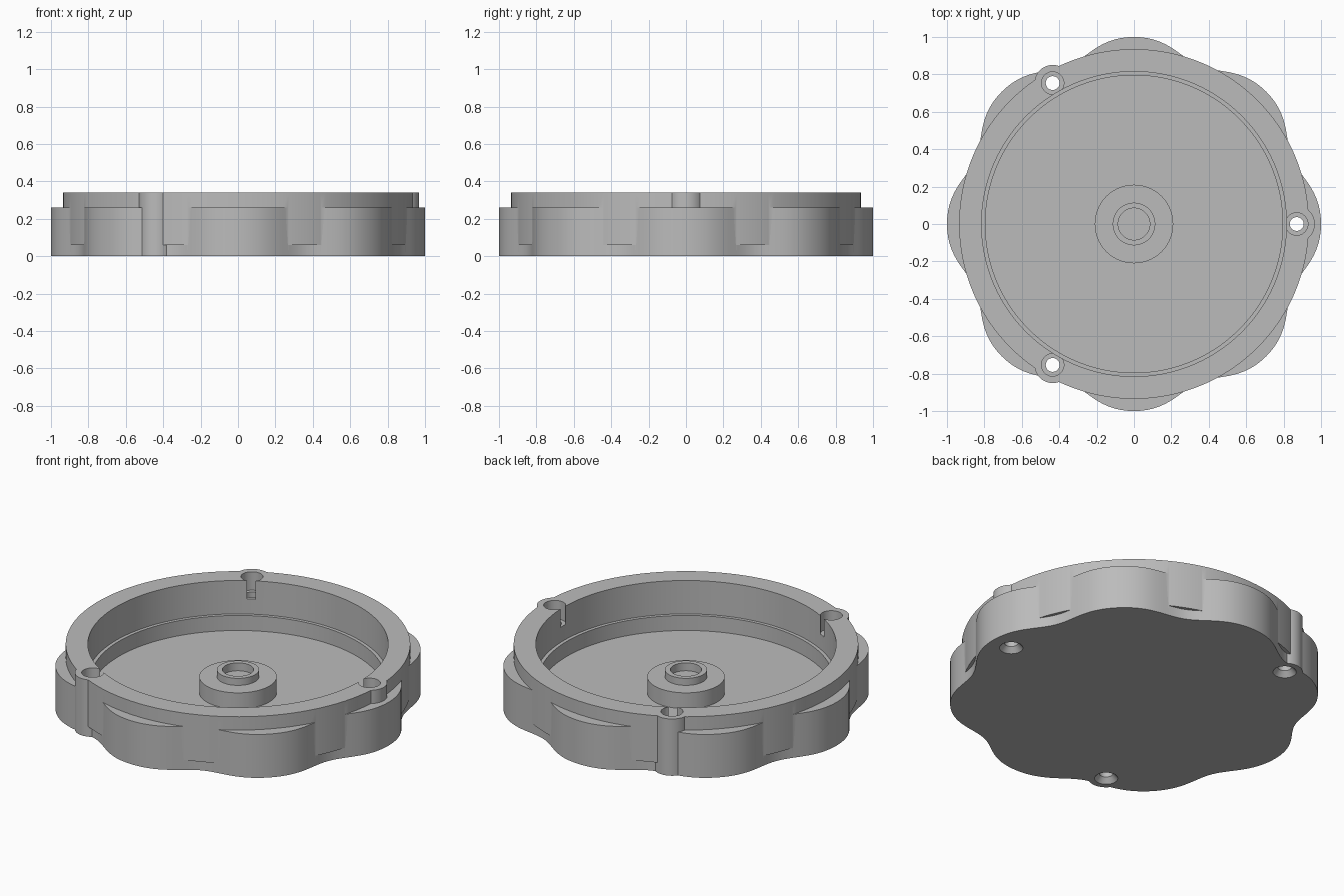
import bpy
import bmesh
from math import cos, sin, pi, radians

if "Cube" in bpy.data.objects:
    bpy.data.objects.remove(bpy.data.objects["Cube"], do_unlink=True)

grey = bpy.data.materials.new("plain grey")
grey.use_nodes = True
COLOUR = (0.5, 0.5, 0.5, 1)
grey.diffuse_color = COLOUR
grey.node_tree.nodes["Principled BSDF"].inputs["Base Color"].default_value = COLOUR


def lathe(name, profile, segments=96, centre=(0, 0), scale=lambda a: 1):
    """Turn (radius, height) points around a vertical axis and cap both ends."""
    bm = bmesh.new()
    angles = [2 * pi * i / segments for i in range(segments)]
    rings = [[bm.verts.new((centre[0] + r * scale(a) * cos(a),
                            centre[1] + r * scale(a) * sin(a), z)) for a in angles]
             for r, z in profile]
    for low, high in zip(rings, rings[1:]):
        for i in range(segments):
            j = (i + 1) % segments
            bm.faces.new((low[i], low[j], high[j], high[i]))
    bm.faces.new(rings[0][::-1])
    bm.faces.new(rings[-1])
    bmesh.ops.recalc_face_normals(bm, faces=bm.faces)
    mesh = bpy.data.meshes.new(name)
    bm.to_mesh(mesh)
    bm.free()
    mesh.materials.append(grey)
    obj = bpy.data.objects.new(name, mesh)
    bpy.context.collection.objects.link(obj)
    return obj


def activate(obj):
    bpy.ops.object.select_all(action="DESELECT")
    obj.select_set(True)
    bpy.context.view_layer.objects.active = obj


def combine(target, tool, operation):
    """Apply a boolean and discard the tool."""
    activate(target)
    mod = target.modifiers.new(operation.lower(), "BOOLEAN")
    mod.operation = operation
    mod.solver = "EXACT"
    mod.object = tool
    bpy.ops.object.modifier_apply(modifier=mod.name)
    bpy.data.objects.remove(tool, do_unlink=True)


def lobes(a):
    return 0.963 + 0.042 * cos(8 * a) - 0.005 * cos(16 * a)


# Eight-lobed grip with a round rim rising out of it
housing = lathe("housing", [(1, 0), (1, 0.26)], 256, scale=lobes)
combine(housing, lathe("rim", [(0.935, 0.06), (0.935, 0.34)], 192), "UNION")

# Three screw bosses on the rim
centres = [(0.87 * cos(radians(d)), 0.87 * sin(radians(d))) for d in (0, 120, 240)]
for c in centres:
    combine(housing, lathe("boss", [(0.097, 0), (0.097, 0.34)], 64, c), "UNION")

# Stepped round cavity
cavity = [(0.795, 0.05), (0.795, 0.14), (0.815, 0.14), (0.815, 0.5)]
combine(housing, lathe("cavity", cavity, 192), "DIFFERENCE")

# Screw holes: countersunk below, counterbored above, breaking into the cavity
hole = [(0.09, -0.03), (0.037, 0.03), (0.037, 0.23), (0.06, 0.23), (0.06, 0.5)]
for c in centres:
    combine(housing, lathe("hole", hole, 48, c), "DIFFERENCE")

# Central hub with a raised collar and shallow socket
hub = lathe("hub", [(0.21, 0.04), (0.21, 0.145), (0.114, 0.145), (0.114, 0.187),
                    (0.085, 0.187), (0.085, 0.14)])

for part in (housing, hub):
    activate(part)
    bpy.ops.object.shade_smooth_by_angle(angle=radians(30))
